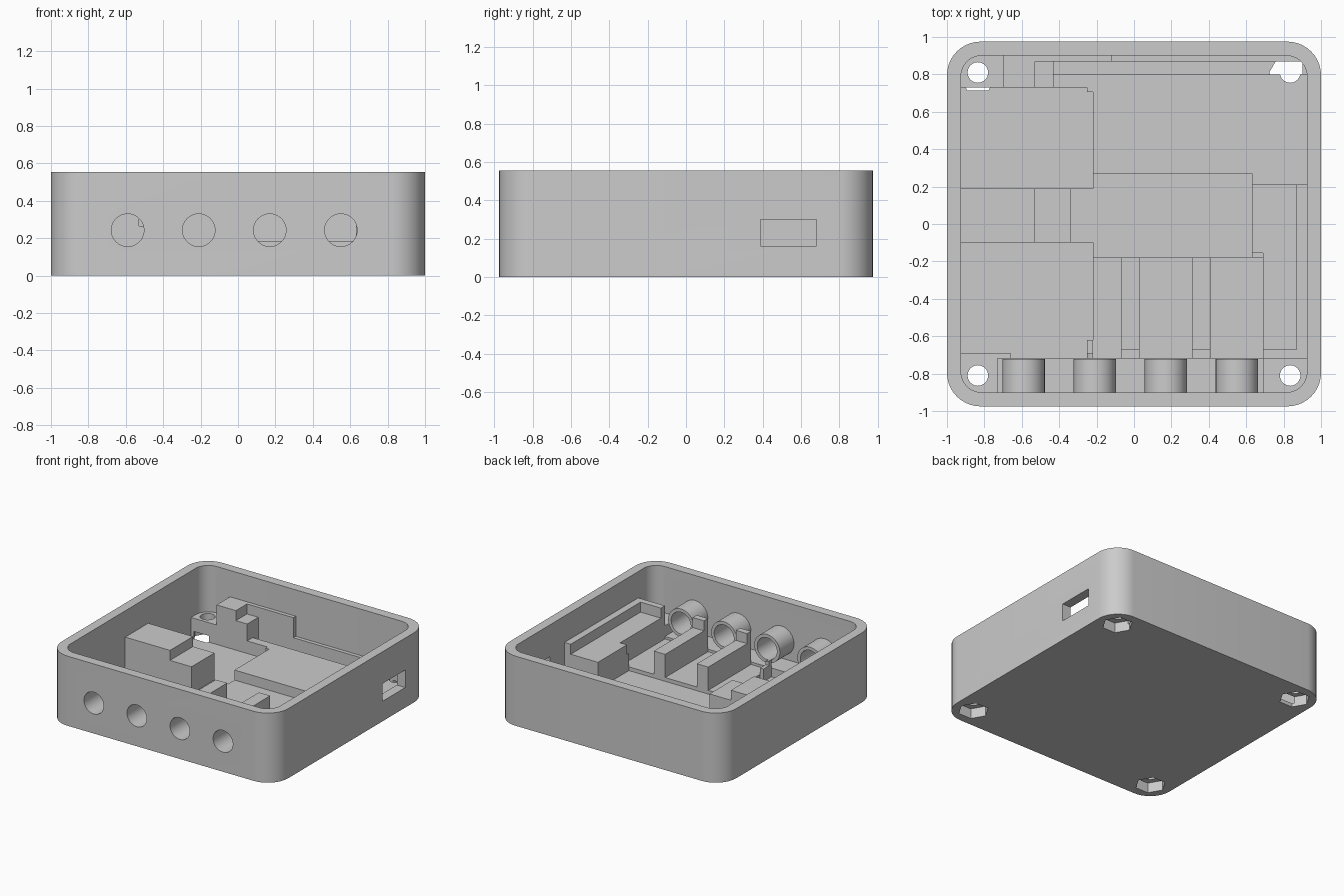
import bpy
import bmesh
from math import sin, cos, pi, radians
from mathutils import Matrix

cube = bpy.data.objects.get("Cube")
if cube:
    bpy.data.objects.remove(cube, do_unlink=True)

grey = bpy.data.materials.new("light grey plastic")
grey.use_nodes = True
grey.diffuse_color = (0.6, 0.6, 0.6, 1)
grey.node_tree.nodes["Principled BSDF"].inputs["Base Color"].default_value = (0.6, 0.6, 0.6, 1)


def prism(name, outline, z0, z1, matrix=None):
    """Extrude a closed outline from z0 to z1."""
    bm = bmesh.new()
    face = bm.faces.new([bm.verts.new((x, y, z0)) for x, y in outline])
    ext = bmesh.ops.extrude_face_region(bm, geom=[face])
    top = [v for v in ext["geom"] if isinstance(v, bmesh.types.BMVert)]
    bmesh.ops.translate(bm, verts=top, vec=(0, 0, z1 - z0))
    if matrix:
        bm.transform(matrix)
    bmesh.ops.recalc_face_normals(bm, faces=bm.faces)
    mesh = bpy.data.meshes.new(name)
    bm.to_mesh(mesh)
    bm.free()
    mesh.materials.append(grey)
    obj = bpy.data.objects.new(name, mesh)
    bpy.context.collection.objects.link(obj)
    return obj


def box(name, x0, x1, y0, y1, z0, z1):
    return prism(name, [(x0, y0), (x1, y0), (x1, y1), (x0, y1)], z0, z1)


def ngon(cx, cy, r, n):
    return [(cx + r * cos(2 * pi * i / n), cy + r * sin(2 * pi * i / n)) for i in range(n)]


def rounded(hx, y0, y1, r, n=10):
    """Rounded rectangle outline."""
    pts = []
    corners = [(hx - r, y1 - r), (r - hx, y1 - r), (r - hx, y0 + r), (hx - r, y0 + r)]
    for q, (cx, cy) in enumerate(corners):
        for i in range(n + 1):
            a = (q + i / n) * pi / 2
            pts.append((cx + r * cos(a), cy + r * sin(a)))
    return pts


def cut(target, cutter, keep=False):
    """Subtract the cutter from the target."""
    cutter.hide_render = True
    mod = target.modifiers.new("cut", 'BOOLEAN')
    mod.operation = 'DIFFERENCE'
    mod.solver = 'EXACT'
    mod.object = cutter
    bpy.context.view_layer.objects.active = target
    bpy.ops.object.modifier_apply(modifier=mod.name)
    if not keep:
        bpy.data.objects.remove(cutter, do_unlink=True)


def smooth(obj):
    bpy.ops.object.select_all(action='DESELECT')
    obj.select_set(True)
    bpy.context.view_layer.objects.active = obj
    bpy.ops.object.shade_smooth_by_angle(angle=radians(30))


# Case: rounded block, hollowed down to the level of the screw posts
POST, TALL, LOW = 0.185, 0.345, 0.265
case = prism("case", rounded(1, -0.975, 0.975, 0.18), 0, 0.555)
cut(case, prism("cavity", rounded(0.925, -0.9, 0.9, 0.11), POST, 0.7))

# Floor pockets: x0, x1, y0, y1, floor height
pockets = [
    (-0.925, -0.22, 0.19, 0.73, 0.03),
    (-0.925, -0.22, -0.69, -0.1, 0.03),
    (-0.66, -0.25, -0.72, -0.65, 0.03),
    (-0.36, 0.63, -0.18, 0.27, 0.05),
    (-0.22, 0.69, -0.72, -0.18, 0.08),
    (-0.22, 0.925, 0.27, 0.8, 0.13),
    (0.63, 0.925, 0.2, 0.3, 0.13),
    (-0.43, -0.2, 0.73, 0.8, 0.13),
    (-0.43, 0.9, 0.8, 0.87, 0.05),
    (-0.73, 0.69, -0.9, -0.72, 0.1),
]
for x0, x1, y0, y1, z in pockets:
    cut(case, box("pocket", x0, x1, y0, y1, z, 0.4))

# Corner screw holes with hexagonal nut recesses underneath
for x in (-0.835, 0.835):
    for y in (-0.81, 0.81):
        cut(case, prism("screw_hole", ngon(x, y, 0.055, 24), -0.1, 0.3))
        cut(case, prism("nut_recess", ngon(x, y, 0.112, 6), -0.1, 0.08))

# Port slot in the left wall and two round holes in the right wall
cut(case, box("port_slot", 0.85, 1.1, 0.39, 0.68, 0.16, 0.3))
to_x = Matrix.Rotation(pi / 2, 4, 'Y')
for y in (-0.4, 0.435):
    place = Matrix.Translation((0, y, 0.235)) @ to_x
    cut(case, prism("side_hole", ngon(0, 0, 0.147, 48), -1.1, -0.86, place))

# Four sockets: tubes passing through the front wall
to_y = Matrix.Rotation(-pi / 2, 4, 'X')
for i in range(4):
    place = Matrix.Translation((-0.59 + 0.38 * i, 0, 0.243)) @ to_y
    tube = prism("socket_tube", ngon(0, 0, 0.113, 48), -0.95, -0.722, place)
    bore = prism("socket_bore", ngon(0, 0, 0.087, 48), -1.1, -0.6, place)
    cut(case, bore, keep=True)
    cut(tube, bore)
    smooth(tube)

# Raised supports: name, x0, x1, y0, y1, top height
supports = [
    ("middle_block", -0.93, -0.53, -0.1, 0.19, TALL),
    ("middle_step", -0.53, -0.34, -0.1, 0.19, LOW),
    ("back_block", -0.7, -0.53, 0.73, 0.91, TALL),
    ("back_step", -0.53, -0.43, 0.73, 0.87, LOW),
    ("back_fence", -0.53, -0.12, 0.87, 0.91, TALL),
    ("board_shelf", 0.63, 0.87, -0.155, 0.21, LOW),
    ("board_shelf_front", 0.69, 0.87, -0.67, -0.155, LOW),
    ("shelf_side_rim", 0.87, 0.93, -0.72, 0.21, TALL),
    ("shelf_front_rim", 0.69, 0.87, -0.72, -0.67, TALL),
]
for x in (-0.07, 0.31):
    supports.append(("divider", x, x + 0.1, -0.67, -0.18, LOW))
    supports.append(("divider_stop", x, x + 0.1, -0.72, -0.67, TALL))
for name, x0, x1, y0, y1, z in supports:
    box(name, x0, x1, y0, y1, 0.02, z)

# Small corner ribs beside the right-hand pockets
for y0, y1 in ((0.705, 0.73), (-0.72, -0.62)):
    box("pocket_rib", -0.25, -0.22, y0, y1, 0.02, 0.13)

smooth(case)
